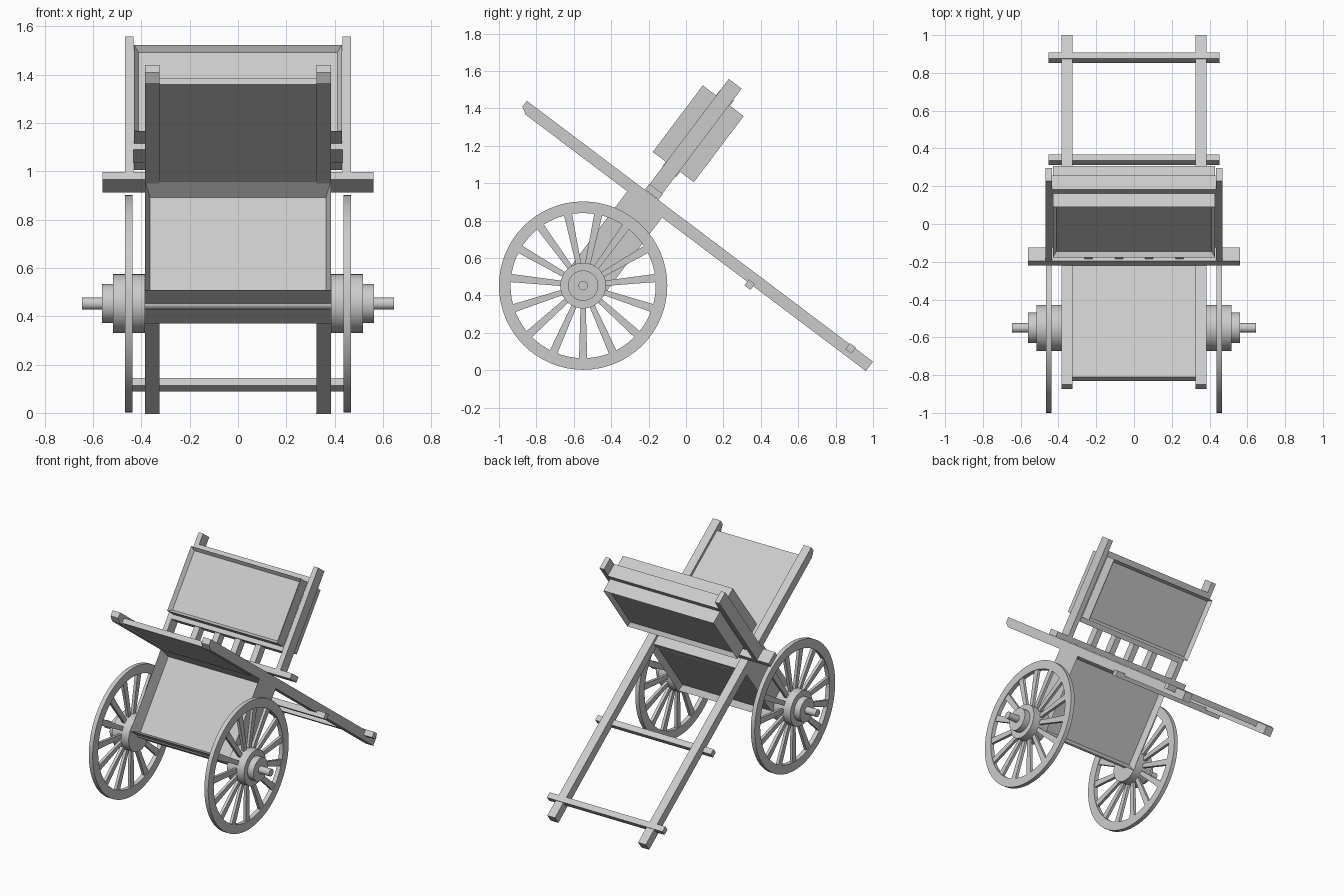
import bpy, bmesh, math
from mathutils import Matrix, Vector

if "Cube" in bpy.data.objects:
    bpy.data.objects.remove(bpy.data.objects["Cube"])

# The cart is tipped: everything but the wheels lives in a tilted frame at the axle
AXLE = Vector((0, -0.55, 0.452))
TILT = Matrix.Translation(AXLE) @ Matrix.Rotation(math.radians(-37), 4, 'X')


def finish(name, bm, matrix=TILT, smooth=False):
    bmesh.ops.recalc_face_normals(bm, faces=bm.faces)
    me = bpy.data.meshes.new(name)
    bm.to_mesh(me)
    bm.free()
    ob = bpy.data.objects.new(name, me)
    bpy.context.collection.objects.link(ob)
    ob.matrix_world = matrix
    if smooth:
        bpy.ops.object.select_all(action='DESELECT')
        ob.select_set(True)
        bpy.context.view_layer.objects.active = ob
        bpy.ops.object.shade_smooth_by_angle(angle=math.radians(35))
    return ob


def add_box(bm, x, y, z):
    m = Matrix.LocRotScale(Vector((sum(x) / 2, sum(y) / 2, sum(z) / 2)), None,
                           Vector((x[1] - x[0], y[1] - y[0], z[1] - z[0])))
    bmesh.ops.create_cube(bm, size=1, matrix=m)


def box(name, x, y, z):
    bm = bmesh.new()
    add_box(bm, x, y, z)
    return finish(name, bm)


def tray(name, half, y, z, recesses, frame):
    """Box with framed panels sunk into its front (-1) and/or back (1) face."""
    bm = bmesh.new()
    add_box(bm, (-half, half), y, z)
    bm.normal_update()
    for side, depth in recesses.items():
        face = max(bm.faces, key=lambda f: side * f.normal.y * f.calc_area())
        bmesh.ops.inset_region(bm, faces=[face], thickness=frame)
        bmesh.ops.translate(bm, verts=face.verts, vec=(0, -side * depth, 0))
        bm.normal_update()
    return finish(name, bm)


def prism(bm, pts, x0, x1):
    """Extrude a (y, z) profile along x."""
    a = [bm.verts.new((x0, p[0], p[1])) for p in pts]
    b = [bm.verts.new((x1, p[0], p[1])) for p in pts]
    bm.faces.new(a)
    bm.faces.new(b)
    for i in range(len(pts)):
        j = (i + 1) % len(pts)
        bm.faces.new((a[i], a[j], b[j], b[i]))


def lathe(name, profile, matrix, seg=48, closed=False):
    """Revolve an (x, radius) profile about the x axis."""
    bm = bmesh.new()
    rings = []
    for x, r in profile:
        rings.append([bm.verts.new((x, r * math.cos(t), r * math.sin(t)))
                      for t in (2 * math.pi * i / seg for i in range(seg))])
    pairs = list(zip(rings, rings[1:]))
    if closed:
        pairs.append((rings[-1], rings[0]))
    else:
        bm.faces.new(rings[0])
        bm.faces.new(rings[-1])
    for a, b in pairs:
        for i in range(seg):
            j = (i + 1) % seg
            bm.faces.new((a[i], a[j], b[j], b[i]))
    return finish(name, bm, matrix, smooth=True)


# Long shafts with a clipped upper end
shaft = [(-0.835, 0.608), (-0.835, 0.569), (-0.795, 0.545), (1.482, 0.545), (1.482, 0.608)]
for side, s in (("left", -1), ("right", 1)):
    bm = bmesh.new()
    prism(bm, shaft, s * 0.325, s * 0.385)
    finish(side + "_shaft", bm)

# Deck between the shafts and the two handle bars
box("deck", (-0.325, 0.325), (-0.77, 0.115), (0.554, 0.589))
box("middle_handle_bar", (-0.452, 0.452), (0.688, 0.728), (0.52, 0.56))
box("end_handle_bar", (-0.452, 0.452), (1.324, 1.364), (0.573, 0.613))

# Lower body
tray("lower_body", 0.385, (-0.115, 0.118), (-0.015, 0.548), {-1: 0.083, 1: 0.04}, 0.03)

# Cross beam, back posts and balusters
box("cross_beam", (-0.56, 0.56), (-0.045, 0.045), (0.61, 0.648))
for side, s in (("left", -1), ("right", 1)):
    box(side + "_post", sorted((s * 0.433, s * 0.468)), (-0.043, 0.043), (0.648, 1.351))
for i in range(4):
    x = -0.24 + 0.16 * i
    box("baluster_%d" % (i + 1), (x - 0.021, x + 0.021), (-0.03, 0.03), (0.648, 0.77))

# Upper box: core board with a framed panel on each side
box("upper_core", (-0.433, 0.433), (-0.045, 0.048), (0.765, 1.277))
tray("upper_front_panel", 0.43, (-0.133, -0.045), (0.795, 1.24), {-1: 0.027}, 0.027)
tray("upper_back_panel", 0.43, (0.048, 0.14), (0.798, 1.24), {1: 0.027}, 0.027)

# Axle and wheels
WHEEL = Matrix.Translation(AXLE)
lathe("axle", [(-0.645, 0.025), (0.645, 0.025)], WHEEL, 32)
SPOKES = 15
for side, s in (("left", -1), ("right", 1)):
    lathe(side + "_rim", [(s * 0.437, 0.388), (s * 0.437, 0.45), (s * 0.467, 0.45), (s * 0.467, 0.388)],
          WHEEL, 64, closed=True)
    lathe(side + "_hub", [(s * 0.385, 0.122), (s * 0.517, 0.122), (s * 0.517, 0.081), (s * 0.562, 0.081)], WHEEL)
    bm = bmesh.new()
    for i in range(SPOKES):
        t = -math.pi / 2 + 2 * math.pi * i / SPOKES
        d, n = Vector((math.cos(t), math.sin(t))), Vector((-math.sin(t), math.cos(t)))
        prism(bm, [d * 0.11 - n * 0.014, d * 0.395 - n * 0.022, d * 0.395 + n * 0.022, d * 0.11 + n * 0.014],
              s * 0.442, s * 0.462)
    finish(side + "_spokes", bm, WHEEL)
